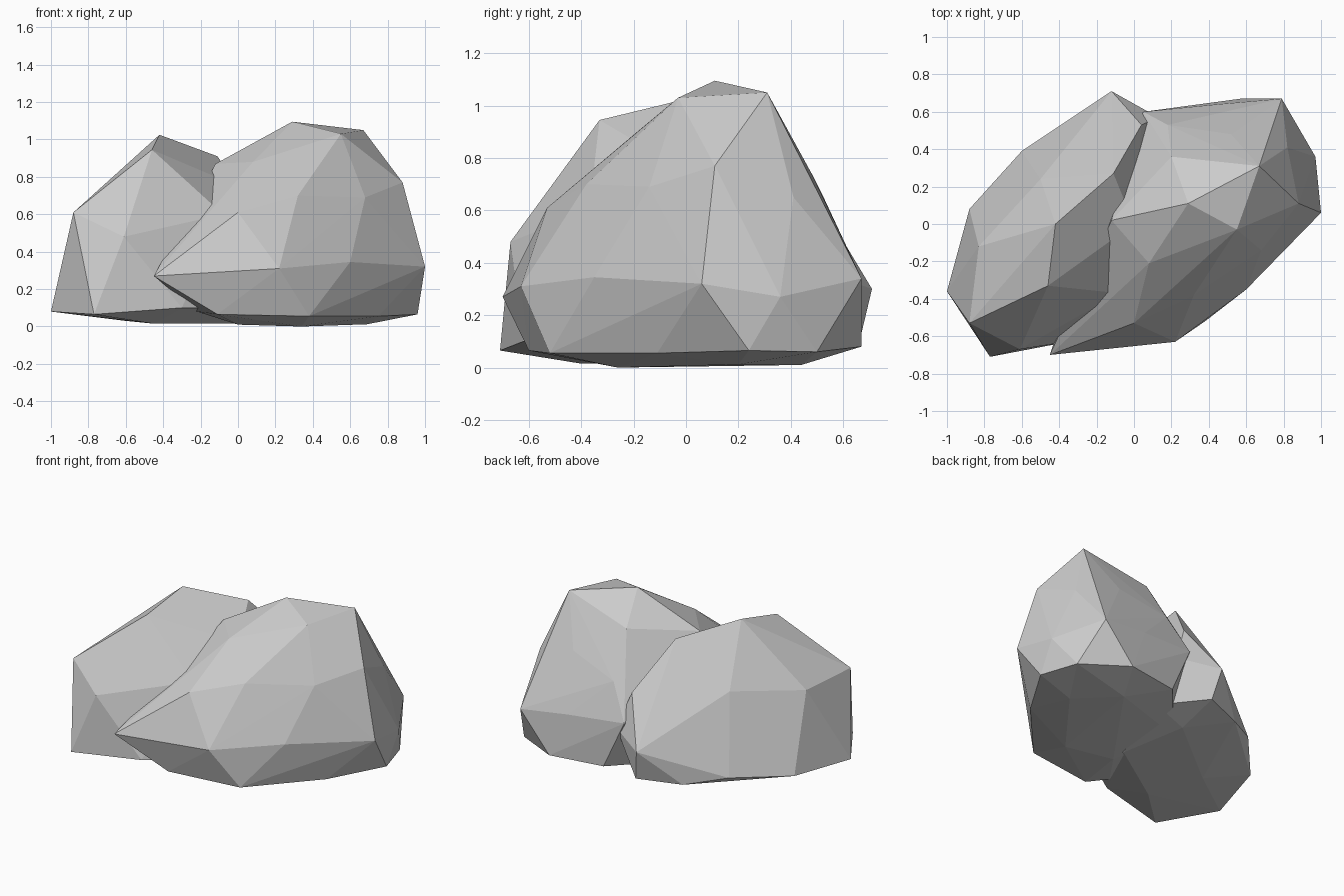
import bpy
import bmesh


def rock(name, corners):
    """Faceted boulder: convex hull wrapped around a few corner points."""
    bm = bmesh.new()
    for c in corners:
        bm.verts.new(c)
    hull = bmesh.ops.convex_hull(bm, input=bm.verts)
    loose = {g for g in hull["geom_interior"] + hull["geom_unused"]
             if isinstance(g, bmesh.types.BMVert)}
    bmesh.ops.delete(bm, geom=list(loose), context='VERTS')
    bmesh.ops.recalc_face_normals(bm, faces=bm.faces)
    mesh = bpy.data.meshes.new(name)
    bm.to_mesh(mesh)
    bm.free()
    obj = bpy.data.objects.new(name, mesh)
    bpy.context.collection.objects.link(obj)
    return obj


# Large rock on the right
rock("large_rock", [
    # crown
    (.29, .11, 1.095), (.67, .31, 1.05), (.55, -.03, 1.03),
    (.08, -.21, .88), (-.12, .02, .87), (.2, .36, .93),
    # shoulders
    (0, -.53, .61), (.32, -.38, .70), (.68, -.14, .69), (.88, .11, .77),
    (.82, .41, .65), (.52, .48, .74), (.18, .53, .64),
    # widest ring
    (-.45, -.70, .27), (.22, -.63, .31), (.6, -.35, .345), (1, .06, .32),
    (.97, .36, .27), (.79, .67, .34), (.45, .64, .38), (.05, .6, .41),
    # foot ring
    (-.11, -.6, .065), (.38, -.52, .055), (.75, -.11, .055),
    (.96, .24, .065), (.88, .5, .06), (.57, .67, .08), (.2, .61, .08),
    (-.22, -.5, .08), (-.15, .2, .06),
    # underside
    (.34, -.26, 0), (.69, .2, .012), (.45, .44, .01), (0, -.2, .01),
])

# Smaller rock leaning against it on the left
rock("small_rock", [
    # ridge
    (-.42, 0, 1.025), (-.46, -.33, .945), (-.11, .27, .91), (.04, .53, .6),
    # outer shoulders
    (-.88, -.53, .61), (-.61, -.67, .48), (-.83, -.12, .6), (-.5, .24, .64),
    (-.12, .71, .3), (.13, .57, .35),
    # foot ring
    (-1, -.36, .08), (-.77, -.71, .065), (-.3, -.62, .1), (-.88, .08, .1),
    (-.6, .39, .13), (-.36, .55, .08), (-.08, .66, .09),
    # inner side, buried in the large rock, and underside
    (-.08, -.37, .6), (0, 0, .75), (.1, -.35, .1), (.15, .4, .08),
    (-.45, -.4, .015), (-.6, -.05, .03), (0, -.1, .015), (-.1, .35, .03),
])
